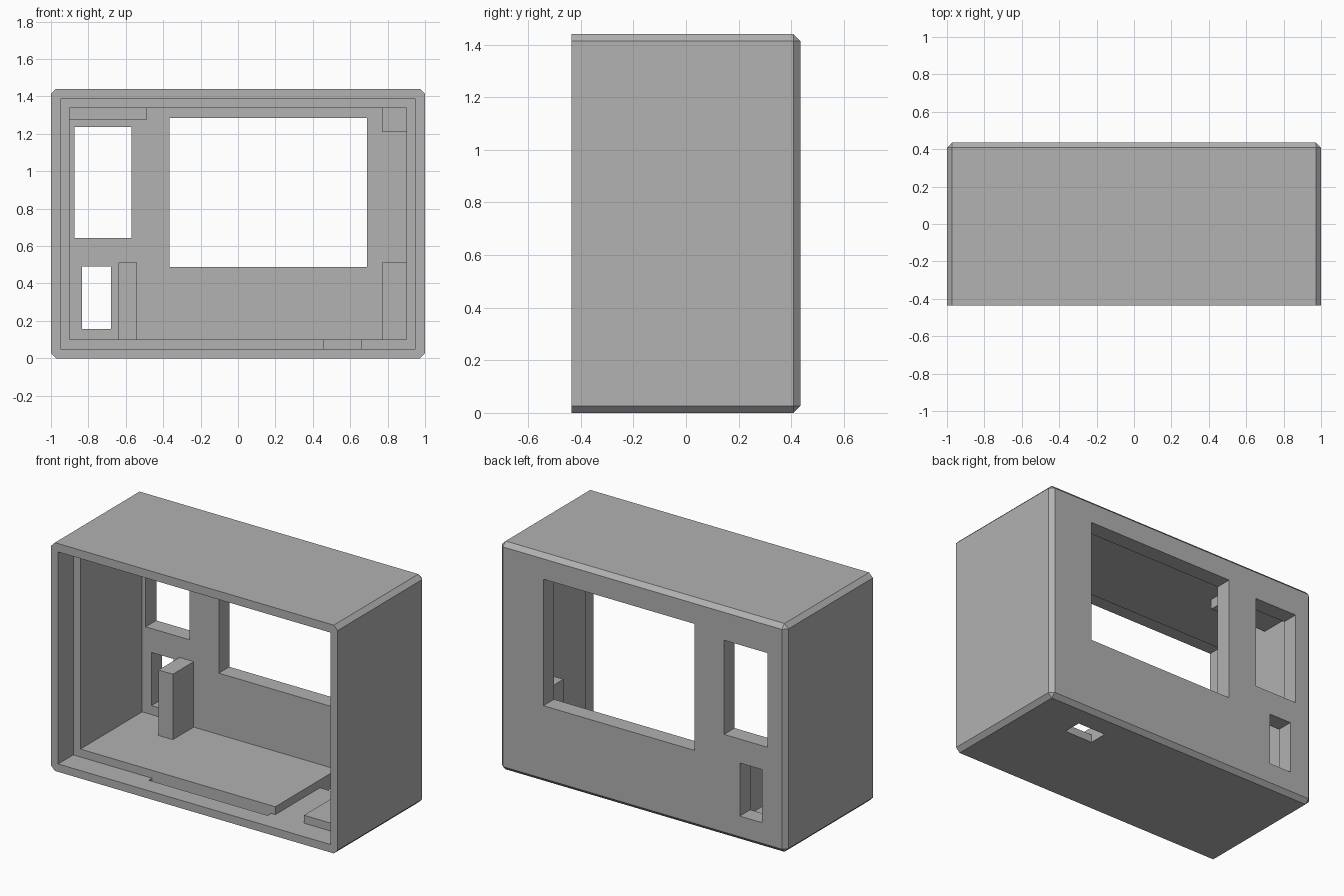
import bpy
import bmesh

old = bpy.data.objects.get("Cube")
if old:
    bpy.data.objects.remove(old, do_unlink=True)

grey = bpy.data.materials.new("plain_grey")
grey.use_nodes = True
COLOUR = (0.445, 0.445, 0.445, 1)
grey.diffuse_color = COLOUR
grey.node_tree.nodes["Principled BSDF"].inputs["Base Color"].default_value = COLOUR

FRONT, BACK = -0.435, 0.435
STEP, INNER = -0.285, 0.33     # lip shoulder and inside of the back panel
WALL, LIP, HEIGHT = 0.10, 0.05, 1.44


def box(name, x, y, z, chamfer=0):
    """Box from (min, max) ranges; a chamfer leaves the open front rim sharp."""
    bm = bmesh.new()
    bmesh.ops.create_cube(bm, size=1)
    for v in bm.verts:
        v.co = [r[0] if c < 0 else r[1] for c, r in zip(v.co, (x, y, z))]
    if chamfer:
        edges = [e for e in bm.edges if any(v.co.y > 0 for v in e.verts)]
        bmesh.ops.bevel(bm, geom=edges, offset=chamfer, segments=1, affect='EDGES')
    mesh = bpy.data.meshes.new(name)
    bm.to_mesh(mesh)
    bm.free()
    mesh.materials.append(grey)
    obj = bpy.data.objects.new(name, mesh)
    bpy.context.collection.objects.link(obj)
    return obj


def cut(target, x, y, z):
    """Subtract a box from the target and remove the cutter."""
    cutter = box("cutter", x, y, z)
    cutter.hide_render = True
    mod = target.modifiers.new("cut", 'BOOLEAN')
    mod.operation = 'DIFFERENCE'
    mod.solver = 'EXACT'
    mod.object = cutter
    bpy.context.view_layer.objects.active = target
    bpy.ops.object.modifier_apply(modifier=mod.name)
    bpy.data.objects.remove(cutter, do_unlink=True)


# Chamfered housing, open at the front
housing = box("housing", (-1, 1), (FRONT, BACK), (0, HEIGHT), 0.027)

# Main cavity and the wider recess for the lid
cut(housing, (-0.9, 0.9), (-0.6, INNER), (WALL, 1.337))
cut(housing, (-0.95, 0.95), (-0.6, STEP), (LIP, 1.387))

# Openings through the back panel: screen, tall slot, small slot
for x, z in (((-0.365, 0.69), (0.487, 1.285)),
             ((-0.875, -0.57), (0.643, 1.237)),
             ((-0.835, -0.68), (0.157, 0.492))):
    cut(housing, x, (0.2, 0.6), z)

# Floor channel with a hole through the bottom at its back end
cut(housing, (0.46, 0.66), (-0.4, 0.28), (LIP, 0.2))
cut(housing, (0.46, 0.66), (0.16, 0.28), (-0.1, 0.2))

# Snap grooves in the lid recess
for z in ((LIP - 0.02, 0.07), (1.37, 1.407)):
    cut(housing, (-0.4, 0.43), (-0.318, STEP), z)

# Mounting posts standing off the back panel
for name, x, z in (("lower_right_post", (-0.64, -0.54), (WALL, 0.513)),
                   ("lower_left_post", (0.77, 0.9), (WALL, 0.513)),
                   ("upper_left_post", (0.77, 0.9), (1.21, 1.337)),
                   ("upper_right_rail", (-0.9, -0.49), (1.273, 1.337))):
    box(name, x, (0.122, INNER), z)
